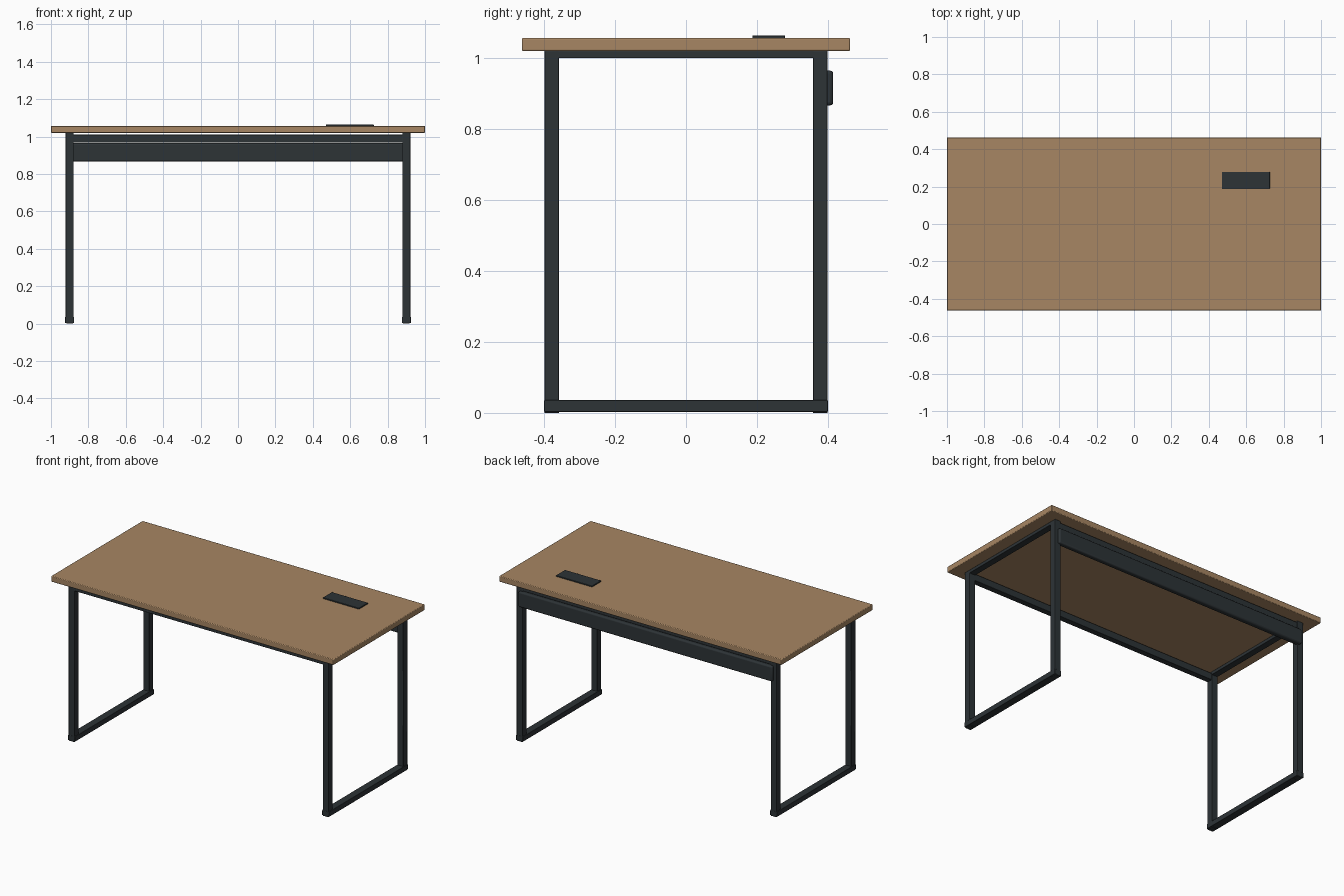
import bpy

if "Cube" in bpy.data.objects:
    bpy.data.objects.remove(bpy.data.objects["Cube"])


def material(name, color):
    m = bpy.data.materials.new(name)
    m.diffuse_color = color
    m.use_nodes = True
    m.node_tree.nodes["Principled BSDF"].inputs["Base Color"].default_value = m.diffuse_color
    return m


WOOD = material("wood", (0.39, 0.24, 0.125, 1))
METAL = material("dark_metal", (0.026, 0.033, 0.037, 1))


def box(name, x, y, z, mat=METAL, bevel=0.002, segments=2):
    """Bevelled box from (min, max) ranges."""
    bpy.ops.mesh.primitive_cube_add(size=1)
    ob = bpy.context.object
    ob.name = name
    ob.location = [(a + b) / 2 for a, b in (x, y, z)]
    ob.scale = [b - a for a, b in (x, y, z)]
    bpy.ops.object.transform_apply(location=True, scale=True)
    ob.data.materials.append(mat)
    mod = ob.modifiers.new("bevel", 'BEVEL')
    mod.width = bevel
    mod.segments = segments
    bpy.ops.object.shade_smooth_by_angle()
    return ob


# Desktop and the cable cover set into it
box("desktop", (-1, 1), (-0.463, 0.463), (1.02, 1.057), WOOD, 0.004)
box("cable_cover", (0.47, 0.726), (0.187, 0.279), (1.05, 1.064))

# Side frames: two legs, a top rail and a floor rail with pads
for side, s in (("left", -1), ("right", 1)):
    def span(a, b):
        return tuple(sorted((s * a, s * b)))
    for end, e in (("front", -1), ("back", 1)):
        y = tuple(sorted((e * 0.358, e * 0.399)))
        box(f"{side}_{end}_leg", span(0.879, 0.921), y, (0.03, 1.02))
        box(f"{side}_{end}_foot_pad", span(0.882, 0.918), y, (0, 0.006), bevel=0.001)
    box(f"{side}_top_rail", span(0.879, 0.921), (-0.399, 0.399), (1.0, 1.02))
    box(f"{side}_floor_rail", span(0.876, 0.924), (-0.4, 0.4), (0.003, 0.036))

# Long rails joining the frames
for end, e in (("front", -1), ("back", 1)):
    y = tuple(sorted((e * 0.36, e * 0.397)))
    box(f"{end}_rail", (-0.882, 0.882), y, (0.967, 1.01))

# Rounded panel across the back
box("back_panel", (-0.9, 0.9), (0.381, 0.415), (0.867, 0.965), bevel=0.009, segments=3)
